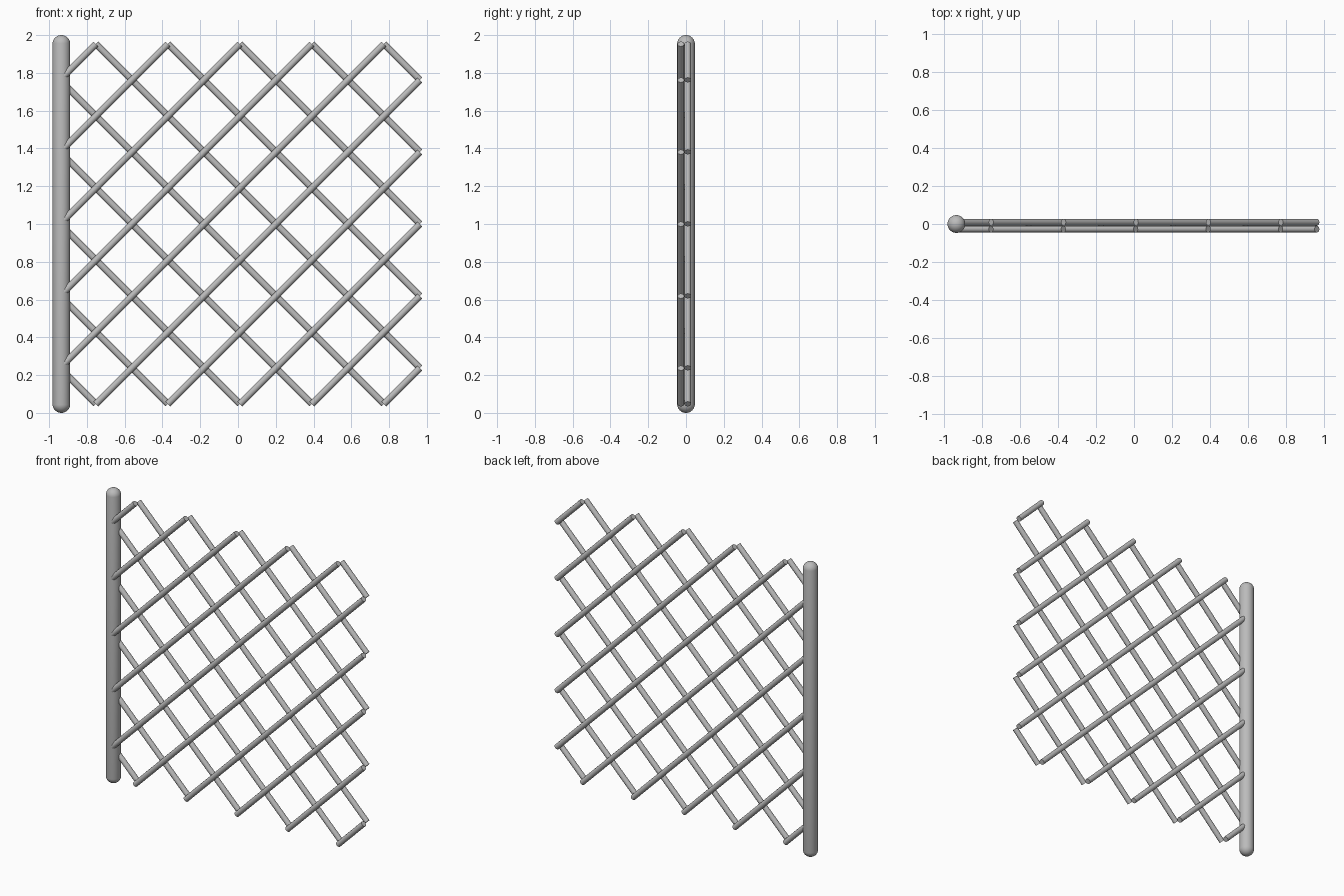
import bpy
import math
from mathutils import Vector

cube = bpy.data.objects.get("Cube")
if cube:
    bpy.data.objects.remove(cube, do_unlink=True)

grey = bpy.data.materials.new("galvanised grey")
grey.use_nodes = True
grey.diffuse_color = (0.5, 0.5, 0.5, 1)
grey.node_tree.nodes["Principled BSDF"].inputs["Base Color"].default_value = (0.5, 0.5, 0.5, 1)

POST_X, POST_R = -0.935, 0.047
WIRE_R = 0.018
CENTRE_X, CENTRE_Z = 0.01, 1.0
HALF = 0.953            # half size of the square mesh panel
PITCH = HALF / 2.5      # distance between wire ends along an edge


def finish(obj, name):
    obj.name = name
    obj.data.materials.append(grey)
    bpy.ops.object.shade_smooth_by_angle(angle=math.radians(40))


def wire(name, start, end):
    """Straight round bar with flat ends."""
    a, b = Vector(start), Vector(end)
    bpy.ops.mesh.primitive_cylinder_add(vertices=12, radius=WIRE_R,
                                        depth=(b - a).length, location=(a + b) / 2)
    obj = bpy.context.object
    obj.rotation_euler = (b - a).to_track_quat('Z', 'Y').to_euler()
    finish(obj, name)


# Round post with domed ends: a sphere whose halves are pulled apart
bpy.ops.mesh.primitive_uv_sphere_add(segments=32, ring_count=17, radius=POST_R,
                                     location=(POST_X, 0, 1))
post = bpy.context.object
for v in post.data.vertices:
    v.co.z += math.copysign(1 - POST_R, v.co.z)
finish(post, "post")

# Diagonal wires: rising layer in front, falling layer behind
for name, slope, y in (("rising_wire", 1, -0.027), ("falling_wire", -1, 0.009)):
    for i in range(10):
        offset = (i - 4.5) * PITCH
        x0 = max(-HALF, -HALF - offset)
        x1 = min(HALF, HALF - offset)
        ends = [(CENTRE_X + x, y, CENTRE_Z + slope * (x + offset)) for x in (x0, x1)]
        wire(f"{name}_{i + 1}", *ends)
